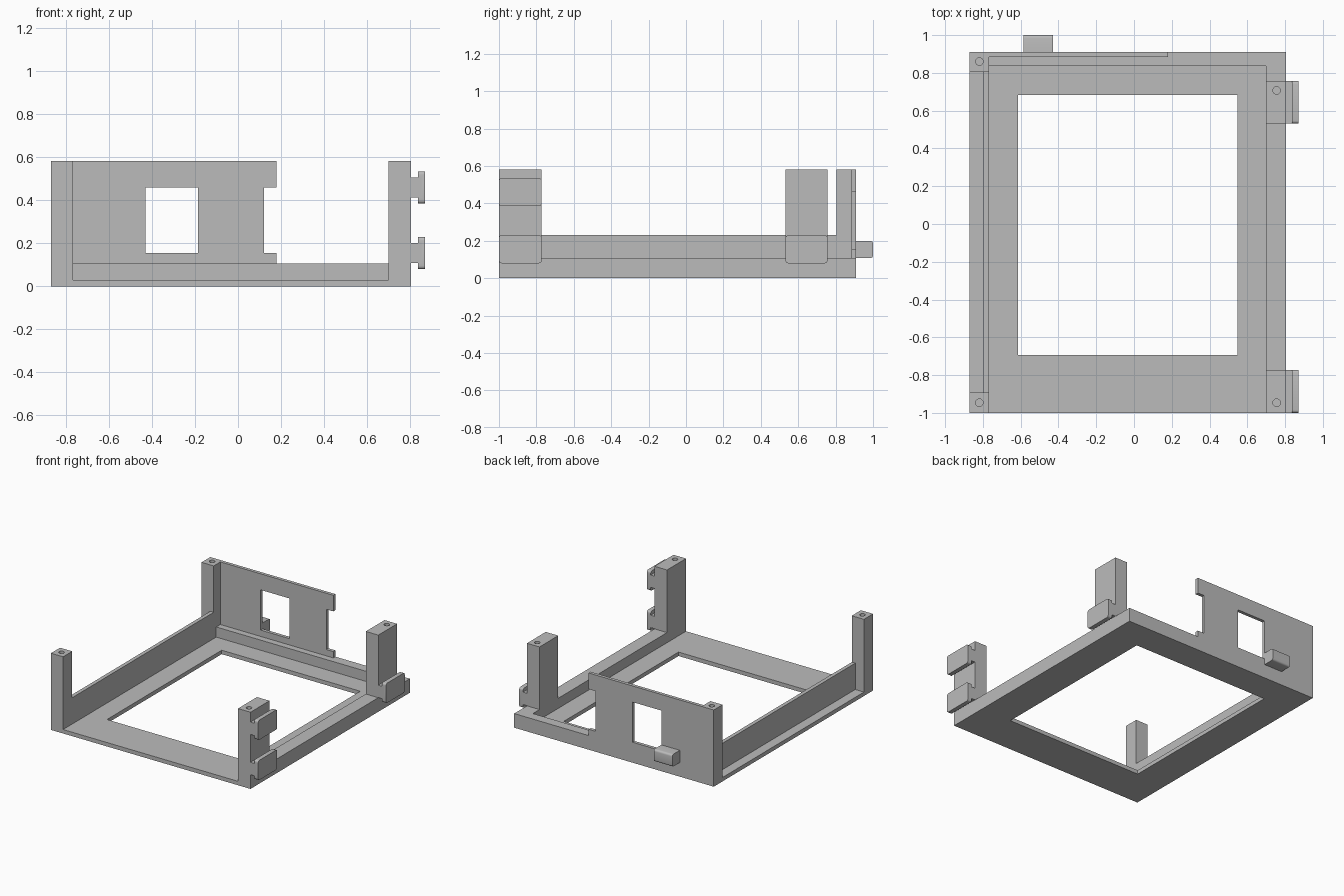
import bpy
import bmesh
from mathutils import Vector

cube = bpy.data.objects.get("Cube")
if cube:
    bpy.data.objects.remove(cube, do_unlink=True)

# Single plastic colour
grey = bpy.data.materials.new("grey_plastic")
grey.use_nodes = True
COLOUR = (0.5, 0.5, 0.5, 1)
grey.diffuse_color = COLOUR
grey.node_tree.nodes["Principled BSDF"].inputs["Base Color"].default_value = COLOUR


def add_object(name, bm):
    mesh = bpy.data.meshes.new(name)
    bm.to_mesh(mesh)
    bm.free()
    mesh.materials.append(grey)
    obj = bpy.data.objects.new(name, mesh)
    bpy.context.collection.objects.link(obj)
    return obj


def box(name, x, y, z, round_axis=None, radius=0.015, keep=lambda p: True):
    """Box from (min, max) ranges; optionally round the edges along one axis."""
    bm = bmesh.new()
    bmesh.ops.create_cube(bm, size=1)
    for v in bm.verts:
        v.co = Vector([r[0] if c < 0 else r[1] for c, r in zip(v.co, (x, y, z))])
    if round_axis is not None:
        edges = [e for e in bm.edges
                 if abs((e.verts[0].co - e.verts[1].co).normalized()[round_axis]) > 0.9
                 and keep((e.verts[0].co + e.verts[1].co) / 2)]
        bmesh.ops.bevel(bm, geom=edges, offset=radius, segments=4, profile=0.5,
                        affect='EDGES')
    return add_object(name, bm)


def pin(name, x, y, top, depth=0.25, radius=0.02):
    bm = bmesh.new()
    bmesh.ops.create_cone(bm, cap_ends=True, segments=24, radius1=radius,
                          radius2=radius, depth=2 * depth)
    bmesh.ops.translate(bm, verts=bm.verts, vec=(x, y, top))
    return add_object(name, bm)


def combine(target, tool, operation):
    """Apply a boolean and discard the tool object."""
    mod = target.modifiers.new(operation, 'BOOLEAN')
    mod.operation, mod.solver, mod.object = operation, 'EXACT', tool
    bpy.context.view_layer.objects.active = target
    bpy.ops.object.modifier_apply(modifier=mod.name)
    bpy.data.objects.remove(tool, do_unlink=True)


# Main levels and outer limits
L, R, F, B = -0.87, 0.805, -1.0, 0.91
FLOOR, RAIL, WALL, TOP = 0.03, 0.107, 0.23, 0.582
IN_L, IN_R = -0.768, 0.70
FRONT_Y, REAR_Y = (F, -0.772), (0.532, 0.757)

# Floor with its large opening
frame = box("open_frame", (L, R), (F, B), (0, FLOOR))
combine(frame, box("opening", (-0.615, 0.548), (-0.693, 0.683), (-1, 1)), 'DIFFERENCE')

# Rear panel with a window and an open notch at its free end
panel = box("rear_panel", (L, 0.18), (0.885, B), (0, TOP))
for x in ((-0.43, -0.187), (0.122, 0.5)):
    combine(panel, box("cutout", x, (0.5, 1.5), (0.155, 0.46)), 'DIFFERENCE')

# Rails, inset side wall, corner posts
solids = [
    box("right_rail", (IN_R, R), (F, B), (0, RAIL)),
    box("rear_rail", (L, R), (0.836, B), (0, RAIL)),
    box("side_wall", (-0.797, IN_L), (F, B), (0, WALL)),
    panel,
    box("front_slim_post", (L, IN_L), (F, -0.891), (0, TOP)),
    box("rear_slim_post", (L, IN_L), (0.805, B), (0, TOP)),
    box("front_wide_post", (IN_R, R), FRONT_Y, (0, TOP)),
    box("rear_wide_post", (IN_R, R), REAR_Y, (0, TOP)),
]
for solid in solids:
    combine(frame, solid, 'UNION')

# Screw holes in the post tops
for x, y in ((-0.819, -0.946), (-0.819, 0.86), (0.755, -0.946), (0.755, 0.707)):
    combine(frame, pin("screw_hole", x, y, TOP), 'DIFFERENCE')

# T-shaped clips on the wide posts
for name, y, z in (("front_lower", FRONT_Y, 0.155), ("front_upper", FRONT_Y, 0.46),
                   ("rear_lower", REAR_Y, 0.155)):
    clip = box(name + "_clip", (0.837, 0.87), y, (z - 0.075, z + 0.075), round_axis=0)
    combine(clip, box("stem", (R, 0.85), y, (z - 0.047, z + 0.047)), 'UNION')

# Latch tab on the rear face
box("rear_tab", (-0.585, -0.43), (B, 1.0), (RAIL, 0.2), round_axis=0,
    keep=lambda p: p.y > 0.95)

# Tidy materials and keep edges crisp
for obj in bpy.context.collection.objects:
    if obj.type == 'MESH' and grey.name in obj.data.materials:
        obj.data.materials.clear()
        obj.data.materials.append(grey)
        for poly in obj.data.polygons:
            poly.material_index = 0
        bpy.ops.object.select_all(action='DESELECT')
        obj.select_set(True)
        bpy.context.view_layer.objects.active = obj
        bpy.ops.object.shade_smooth_by_angle()
